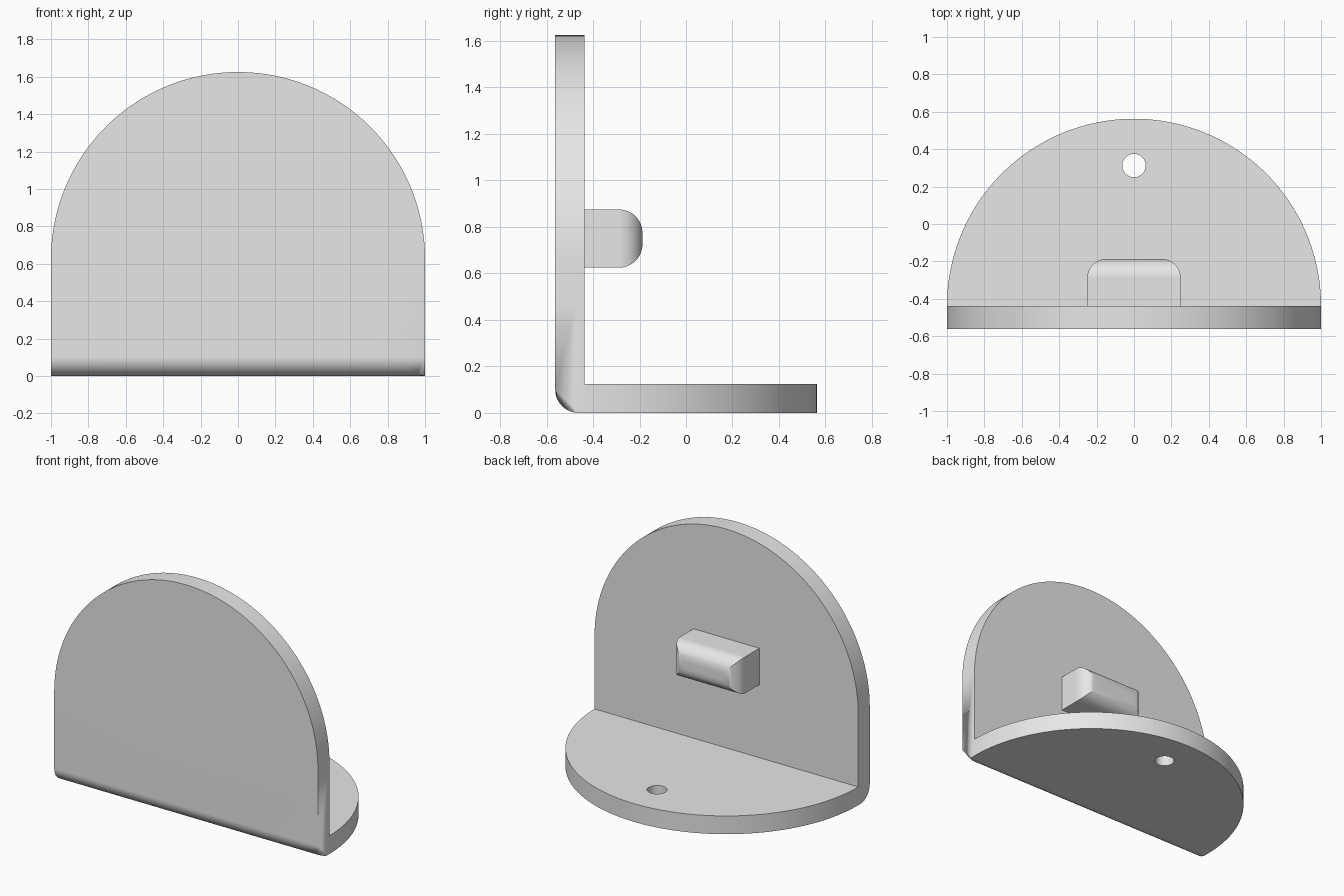
import bpy
import bmesh
from math import pi, sin, cos
from mathutils import Matrix, Vector

default_cube = bpy.data.objects.get("Cube")
if default_cube:
    bpy.data.objects.remove(default_cube, do_unlink=True)

RADIUS = 1.0        # radius of both rounded plates
THICK = 0.125       # plate thickness
FRONT = -0.5625     # outer face of the upright plate
INNER = FRONT + THICK
ROUND = 0.1         # fillet radius

grey = bpy.data.materials.new("plain grey")
grey.use_nodes = True
grey.diffuse_color = (0.8, 0.8, 0.8, 1)
grey.node_tree.nodes["Principled BSDF"].inputs["Base Color"].default_value = (0.8, 0.8, 0.8, 1)


def arc(cx, cy, r, start, end, steps):
    return [(cx + r * cos(start + (end - start) * i / steps),
             cy + r * sin(start + (end - start) * i / steps)) for i in range(steps + 1)]


def extruded(loops, depth):
    """Solid from closed outlines in the xy plane; later outlines are holes."""
    bm = bmesh.new()
    edges = []
    for loop in loops:
        verts = [bm.verts.new((x, y, 0)) for x, y in loop]
        edges += [bm.edges.new((a, b)) for a, b in zip(verts, verts[1:] + verts[:1])]
    bmesh.ops.triangle_fill(bm, edges=edges, use_beauty=True, normal=(0, 0, 1))
    result = bmesh.ops.extrude_face_region(bm, geom=bm.faces[:])
    top = [v for v in result["geom"] if isinstance(v, bmesh.types.BMVert)]
    bmesh.ops.translate(bm, verts=top, vec=(0, 0, depth))
    bmesh.ops.recalc_face_normals(bm, faces=bm.faces[:])
    return bm


def round_edges(bm, test):
    edges = [e for e in bm.edges if all(test(v.co) for v in e.verts)]
    bmesh.ops.bevel(bm, geom=edges, offset=ROUND, offset_type='OFFSET',
                    segments=12, profile=0.5, affect='EDGES')


def finish(bm, name):
    bmesh.ops.recalc_face_normals(bm, faces=bm.faces[:])
    mesh = bpy.data.meshes.new(name)
    bm.to_mesh(mesh)
    bm.free()
    mesh.materials.append(grey)
    obj = bpy.data.objects.new(name, mesh)
    bpy.context.collection.objects.link(obj)
    bpy.ops.object.select_all(action='DESELECT')
    obj.select_set(True)
    bpy.context.view_layer.objects.active = obj
    bpy.ops.object.shade_smooth_by_angle(angle=pi / 6)
    # Keep large flat faces evenly shaded next to the fillets
    normals = obj.modifiers.new("Weighted normals", 'WEIGHTED_NORMAL')
    normals.keep_sharp = True
    return obj


# Upright plate: arched outline with a rounded lower front edge
arch = [(-RADIUS, 0), (RADIUS, 0)] + arc(0, 0.625, RADIUS, 0, pi, 96)
bm = extruded([arch], THICK)
bm.transform(Matrix.Translation((0, INNER, 0)) @ Matrix.Rotation(pi / 2, 4, 'X'))
round_edges(bm, lambda co: co.z < 0.001 and co.y < FRONT + 0.001)
finish(bm, "upright_plate")

# Base plate: half disc with a screw hole
half_disc = arc(0, INNER, RADIUS, 0, pi, 96)
hole = arc(0, 0.3125, 0.0625, 0, 2 * pi, 48)[:-1]
finish(extruded([half_disc, hole], THICK), "base_plate")

# Peg on the inner face, with rounded outer edges
size = Vector((0.5, 0.25, 0.25))
bm = bmesh.new()
bmesh.ops.create_cube(bm, size=1)
bm.transform(Matrix.Translation((0, INNER + size.y / 2, 0.75)) @ Matrix.Diagonal(size).to_4x4())
round_edges(bm, lambda co: co.y > INNER + size.y - 0.001)
finish(bm, "peg")
